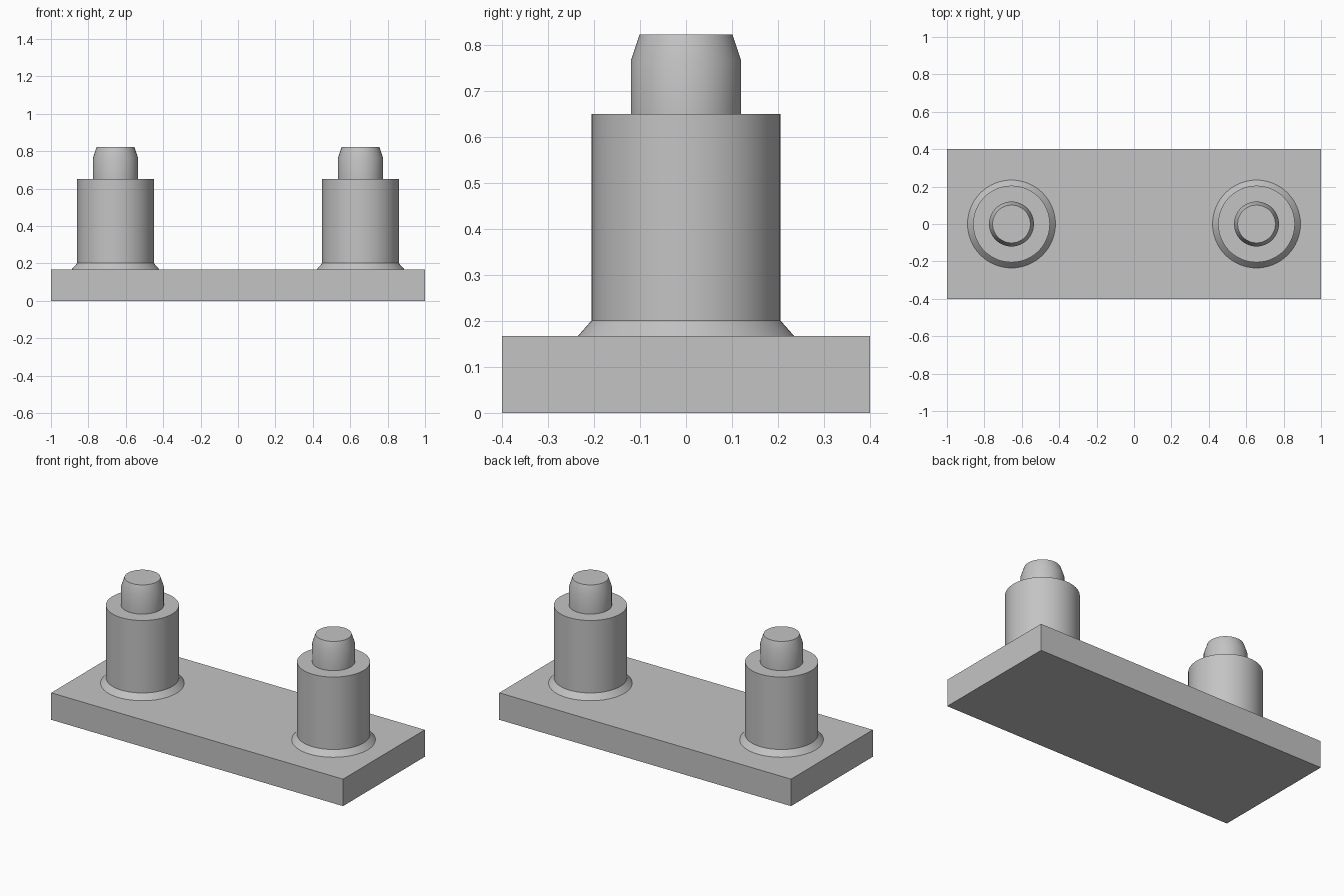
import bpy
import bmesh
from math import cos, sin, tau, radians

default = bpy.data.objects.get("Cube")
if default:
    bpy.data.objects.remove(default, do_unlink=True)

SEGMENTS = 64
PLATE_TOP = 0.167
POST_X = 0.655

# Single grey material
grey = bpy.data.materials.new("grey")
grey.use_nodes = True
grey.diffuse_color = (0.55, 0.55, 0.55, 1)
grey.node_tree.nodes["Principled BSDF"].inputs["Base Color"].default_value = grey.diffuse_color


def add_object(name, bm):
    bmesh.ops.recalc_face_normals(bm, faces=bm.faces)
    mesh = bpy.data.meshes.new(name)
    bm.to_mesh(mesh)
    bm.free()
    mesh.materials.append(grey)
    obj = bpy.data.objects.new(name, mesh)
    bpy.context.collection.objects.link(obj)
    return obj


def lathe(name, profile, x):
    """Closed solid of revolution from (radius, height) points."""
    bm = bmesh.new()
    rings = [[bm.verts.new((r * cos(tau * i / SEGMENTS), r * sin(tau * i / SEGMENTS), z))
              for i in range(SEGMENTS)] for r, z in profile]
    for low, high in zip(rings, rings[1:]):
        for i in range(SEGMENTS):
            j = (i + 1) % SEGMENTS
            bm.faces.new((low[i], low[j], high[j], high[i]))
    bm.faces.new(rings[0])
    bm.faces.new(rings[-1])
    obj = add_object(name, bm)
    obj.location.x = x
    bpy.ops.object.select_all(action='DESELECT')
    obj.select_set(True)
    bpy.context.view_layer.objects.active = obj
    bpy.ops.object.shade_smooth_by_angle(angle=radians(30))
    return obj


# Base plate
bm = bmesh.new()
bmesh.ops.create_cube(bm, size=1)
for v in bm.verts:
    v.co.x *= 2
    v.co.y *= 0.8
    v.co.z = (v.co.z + 0.5) * PLATE_TOP
add_object("base_plate", bm)

# Stepped post: flared foot, body, shoulder, and pin with tapered tip
post_profile = [(0.235, PLATE_TOP), (0.205, 0.201), (0.205, 0.65),
                (0.12, 0.65), (0.12, 0.765), (0.101, 0.822)]
for side, sign in (("left", 1), ("right", -1)):
    lathe(side + "_post", post_profile, sign * POST_X)
